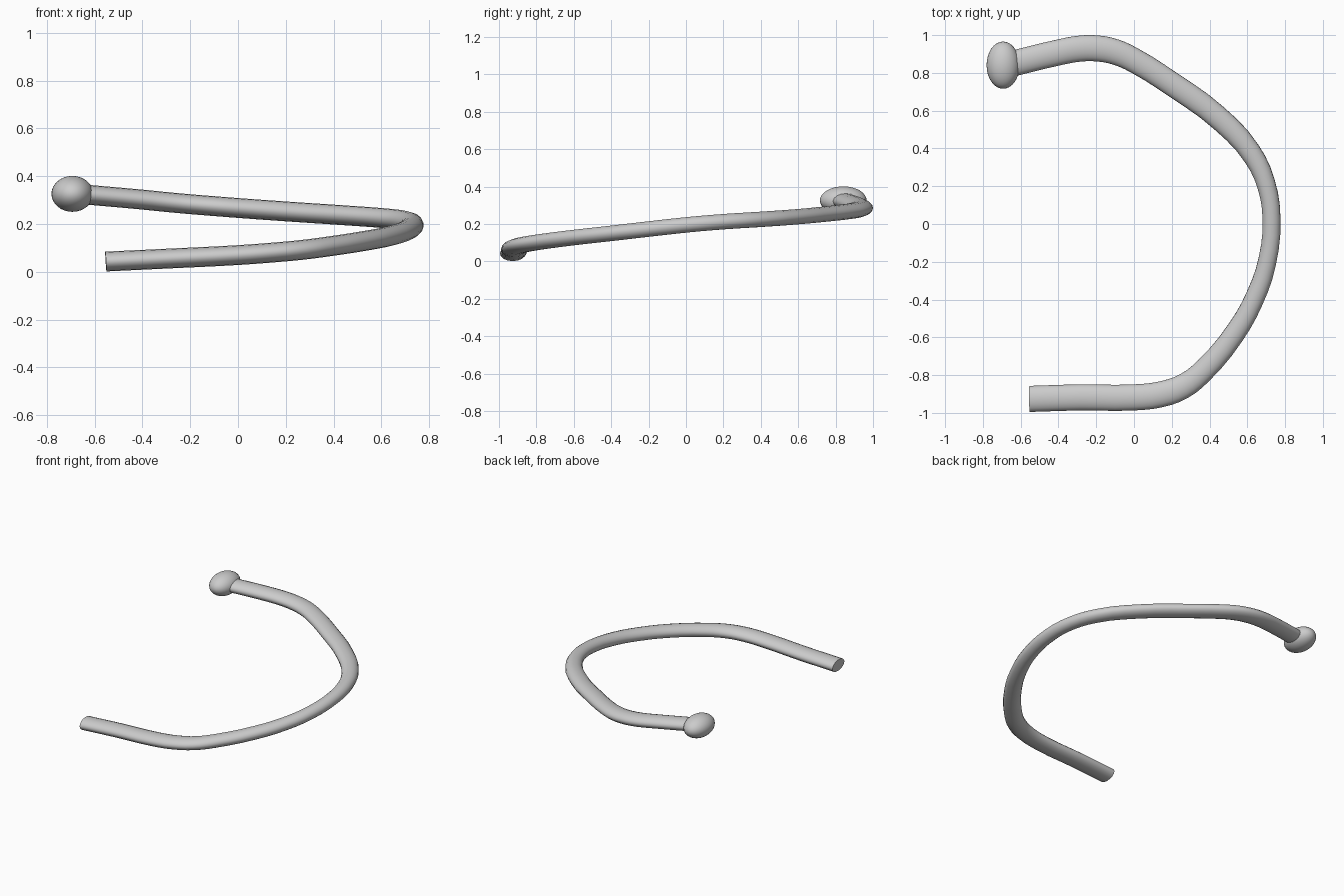
import bpy

if "Cube" in bpy.data.objects:
    bpy.data.objects.remove(bpy.data.objects["Cube"])

# the round rod and ball are squashed together by one shared scale
SCALE = (0.70, 1.0, 0.60)
ROD_RADIUS = 0.069
KNOB_RADIUS = 0.125

# centreline of the hook, from the low free end up to the knob
path = [
    (-0.553, -0.926, 0.043), (-0.28, -0.918, 0.056), (0.00, -0.918, 0.070),
    (0.15, -0.900, 0.081), (0.27, -0.855, 0.092), (0.37, -0.775, 0.105),
    (0.54, -0.570, 0.131), (0.64, -0.390, 0.151), (0.705, -0.200, 0.173),
    (0.728, 0.030, 0.198), (0.700, 0.210, 0.213), (0.625, 0.370, 0.223),
    (0.45, 0.560, 0.236), (0.21, 0.735, 0.252), (0.00, 0.867, 0.267),
    (-0.09, 0.908, 0.274), (-0.19, 0.929, 0.282), (-0.29, 0.928, 0.291),
    (-0.40, 0.908, 0.302), (-0.66, 0.845, 0.325),
]

# curved rod: swept circle
curve = bpy.data.curves.new("curved_rod", "CURVE")
curve.dimensions = "3D"
curve.bevel_depth = ROD_RADIUS
curve.bevel_resolution = 6
curve.resolution_u = 3
curve.use_fill_caps = True
spline = curve.splines.new("BEZIER")
spline.bezier_points.add(len(path) - 1)
for point, co in zip(spline.bezier_points, path):
    point.co = [c / s for c, s in zip(co, SCALE)]
    point.handle_left_type = point.handle_right_type = "AUTO"
rod = bpy.data.objects.new("curved_rod", curve)
rod.scale = SCALE
bpy.context.collection.objects.link(rod)

bpy.ops.object.select_all(action="DESELECT")
bpy.context.view_layer.objects.active = rod
rod.select_set(True)
bpy.ops.object.convert(target="MESH")
bpy.ops.object.shade_smooth_by_angle()

# ball knob on the upper end
bpy.ops.mesh.primitive_uv_sphere_add(segments=32, ring_count=16, radius=KNOB_RADIUS,
                                     location=(-0.693, 0.841, 0.326))
knob = bpy.context.object
knob.name = "end_knob"
knob.scale = SCALE
bpy.ops.object.shade_smooth_by_angle()
